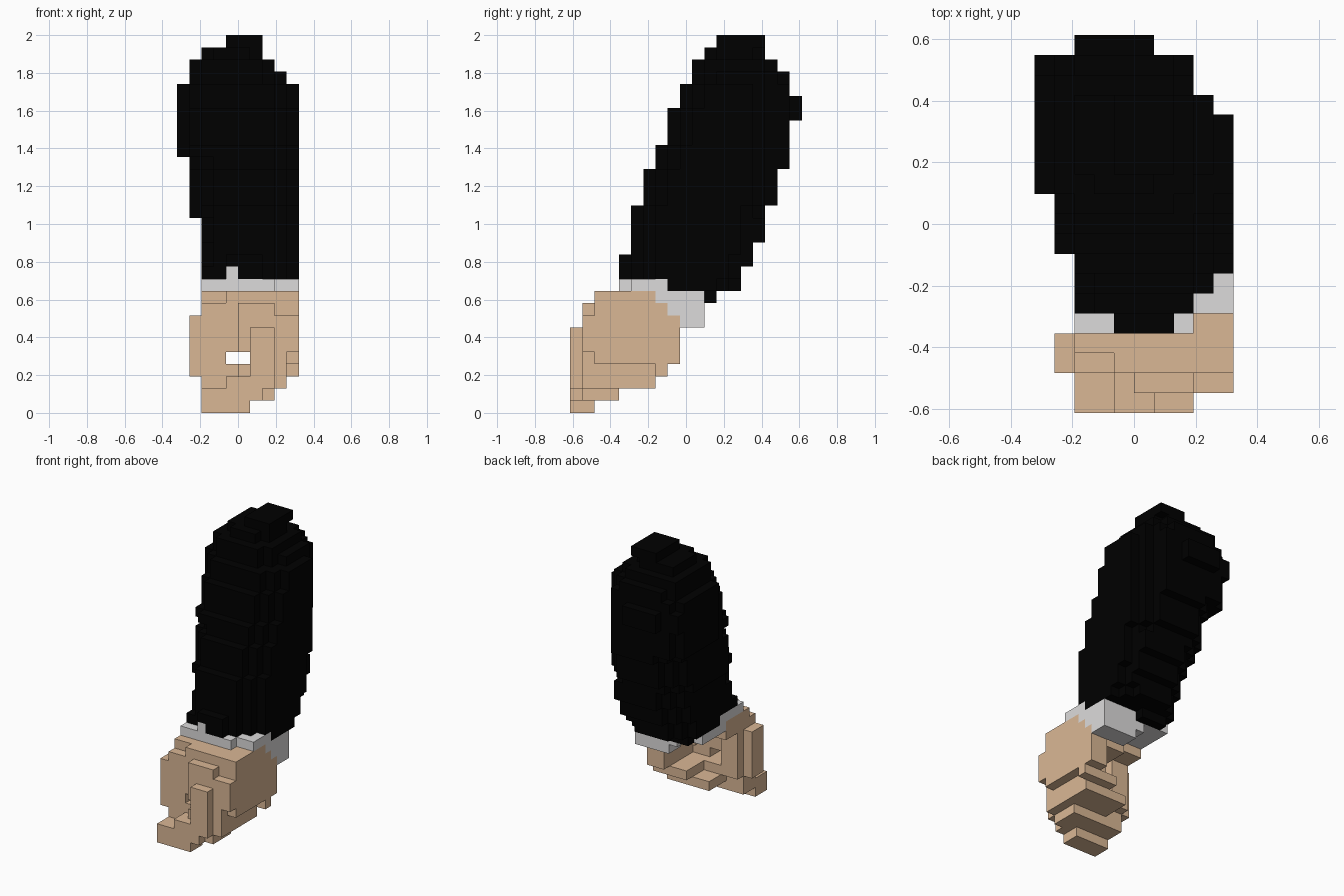
import bpy, bmesh
from mathutils import Vector

cube = bpy.data.objects.get("Cube")
if cube:
    bpy.data.objects.remove(cube, do_unlink=True)

V = 2 / 31                                   # block size; grid is 10 x 19 x 31
ORIGIN = Vector((-5 * V, -9.5 * V, 0))


def material(name, rgb):
    m = bpy.data.materials.new(name)
    m.use_nodes = True
    m.diffuse_color = (*rgb, 1)
    m.node_tree.nodes["Principled BSDF"].inputs["Base Color"].default_value = (*rgb, 1)
    return m


def boxes(*ranges):
    """Cells of boxes given as (x0, x1, y0, y1, z0, z1), ends excluded."""
    return {(x, y, z) for a, b, c, d, e, f in ranges
            for x in range(a, b) for y in range(c, d) for z in range(e, f)}


def build(name, cells, solid, mat):
    """Skin a set of cells with flat faces wherever the solid ends."""
    bm = bmesh.new()
    for cell in cells:
        for axis in range(3):
            for side in (0, 1):
                step = [0, 0, 0]
                step[axis] = 2 * side - 1
                if tuple(c + s for c, s in zip(cell, step)) in solid:
                    continue
                u, v = (axis + 1) % 3, (axis + 2) % 3
                loop = []
                for du, dv in ((0, 0), (1, 0), (1, 1), (0, 1)):
                    p = Vector(cell)
                    p[axis] += side
                    p[u] += du
                    p[v] += dv
                    loop.append(bm.verts.new(ORIGIN + p * V))
                bm.faces.new(loop if side else loop[::-1])
    bmesh.ops.remove_doubles(bm, verts=bm.verts, dist=V * 0.01)
    mesh = bpy.data.meshes.new(name)
    bm.to_mesh(mesh)
    bm.free()
    mesh.materials.append(mat)
    bpy.context.collection.objects.link(bpy.data.objects.new(name, mesh))


def pick(table, n):
    """Last entry whose start is not above n."""
    return [row[1:] for row in table if row[0] <= n][-1]


def corner_power(dx, dy, z):
    """Squareness of each corner of the sleeve: higher is squarer."""
    if dy > 0 and dx < 0:
        return 2.4 if z < 16 else 3 if z < 21 else 5
    if dy > 0:
        return 3 if z < 24 else 2.3
    return 3 if dx < 0 else 2.5


black = material("black_cloth", (0.0, 0.0, 0.0))
grey = material("light_grey_cuff", (0.72, 0.71, 0.71))
skin = material("tan_skin", (0.7, 0.475, 0.3))

# Sleeve: rounded layers that lean backwards; (layer, start, end)
depth = [(11, 4, 14), (12, 4, 15), (13, 5, 15), (14, 5, 16), (17, 6, 17),
         (20, 7, 18), (22, 8, 18), (24, 8, 19), (25, 9, 19), (26, 9, 18),
         (27, 10, 18), (28, 10, 17), (29, 11, 16), (30, 12, 16)]
width = [(11, 2, 10), (16, 1, 10), (21, 0, 10), (27, 1, 9), (28, 1, 8),
         (29, 2, 7), (30, 4, 7)]
# Plan outline of the whole sleeve; (row, left, right)
plan = [(4, 4, 7), (5, 2, 8), (6, 2, 9), (7, 2, 10), (8, 1, 10), (11, 0, 10),
        (15, 0, 9), (16, 0, 8), (18, 2, 6)]
sleeve = boxes((2, 10, 8, 12, 10, 11), (3, 9, 12, 13, 10, 11),
               (4, 8, 13, 14, 10, 11), (3, 6, 11, 12, 9, 10))
for z in range(11, 31):
    y0, y1 = pick(depth, z)
    x0, x1 = pick(width, z)
    for y in range(y0, y1):
        left, right = pick(plan, y)
        for x in range(max(x0, left), min(x1, right)):
            dx = (2 * x + 1 - x0 - x1) / (x1 - x0)
            dy = (2 * y + 1 - y0 - y1) / (y1 - y0)
            power = corner_power(dx, dy, z)
            if abs(dx) ** power + abs(dy) ** power <= 1.02:
                sleeve.add((x, y, z))

# Cuff: slanted band between sleeve and hand
cuff = boxes((2, 8, 4, 5, 10, 11), (2, 10, 5, 8, 10, 11), (2, 10, 7, 11, 9, 10),
             (5, 10, 8, 11, 8, 9), (6, 10, 9, 11, 7, 8), (4, 5, 4, 5, 11, 12))
sleeve -= cuff

# Palm: flat side wall, knuckles on top and stepped underside
palm = boxes((8, 10, 2, 9, 4, 8), (8, 10, 1, 2, 5, 8), (8, 9, 1, 2, 2, 5),
             (8, 10, 2, 8, 8, 9), (5, 8, 1, 4, 7, 9), (2, 5, 2, 7, 8, 9),
             (5, 8, 4, 8, 7, 9), (2, 4, 3, 7, 9, 10), (4, 10, 2, 7, 9, 10),
             (9, 10, 7, 8, 3, 4), (6, 9, 1, 8, 3, 4), (3, 6, 2, 5, 3, 4),
             (4, 9, 2, 7, 2, 3))

# Fingers curled in front of the palm
outer_finger = boxes((1, 2, 2, 4, 3, 8), (2, 4, 2, 5, 3, 8))
middle_finger = boxes((4, 5, 2, 4, 5, 8), (5, 6, 1, 4, 5, 7), (6, 8, 1, 4, 4, 7))
front_finger = boxes((6, 8, 0, 1, 2, 7), (6, 8, 1, 2, 2, 3), (5, 6, 1, 2, 3, 4))
lower_finger = boxes((2, 4, 0, 2, 0, 2), (4, 6, 0, 2, 0, 3), (6, 7, 0, 1, 1, 2),
                     (2, 8, 1, 4, 1, 2), (2, 4, 2, 4, 2, 3))

parts = (("sleeve", sleeve, black), ("cuff", cuff, grey), ("palm", palm, skin),
         ("outer_finger", outer_finger, skin), ("middle_finger", middle_finger, skin),
         ("front_finger", front_finger, skin), ("lower_finger", lower_finger, skin))
solid = set().union(*(cells for _, cells, _ in parts))
for name, cells, mat in parts:
    build(name, cells, solid, mat)
